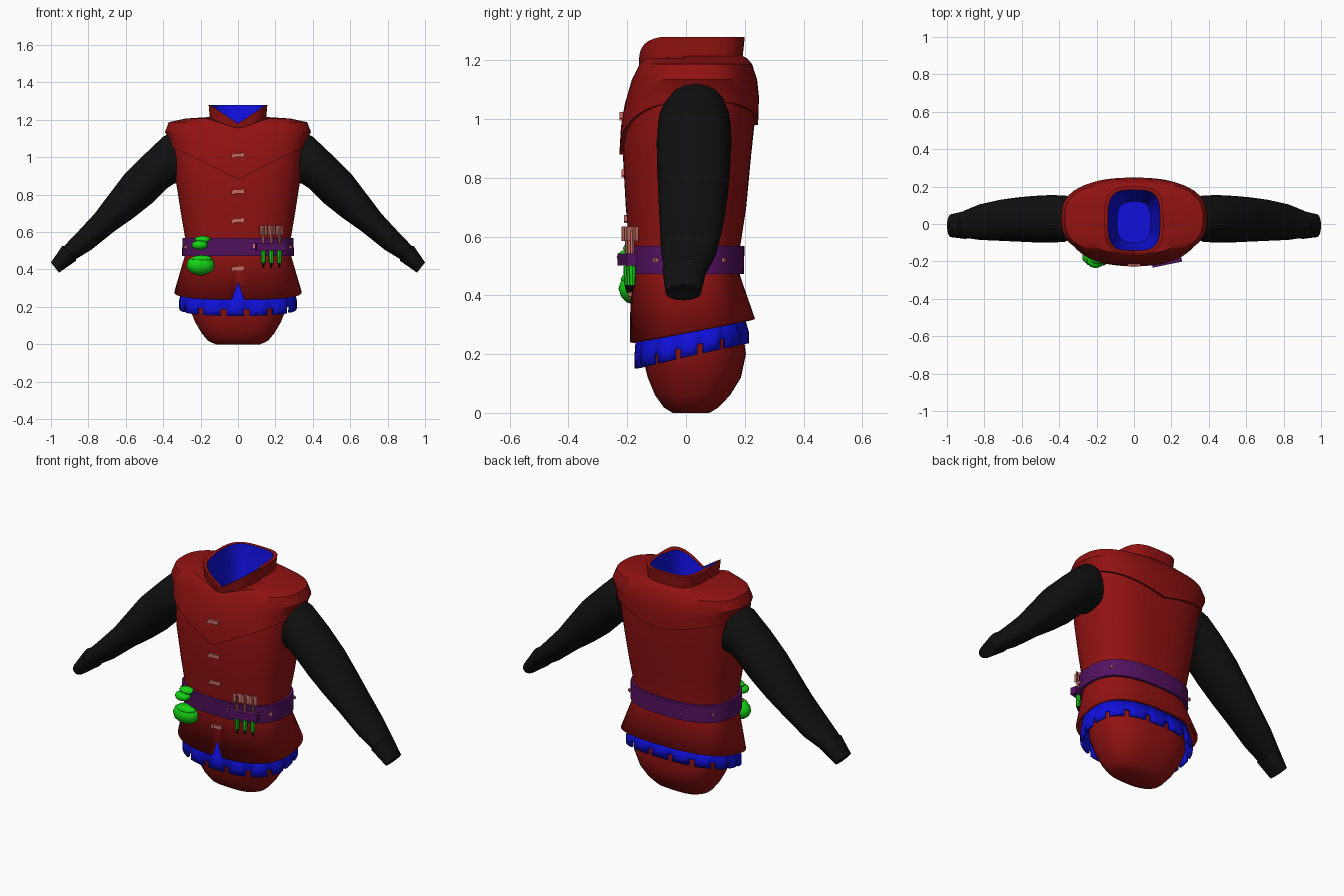
import bpy, bmesh, math
from mathutils import Vector, Matrix

old = bpy.data.objects.get("Cube")
if old:
    bpy.data.objects.remove(old, do_unlink=True)

SEG = 64
parts = []


def material(name, r, g, b):
    m = bpy.data.materials.new(name)
    m.use_nodes = True
    m.diffuse_color = (r, g, b, 1)
    m.node_tree.nodes["Principled BSDF"].inputs["Base Color"].default_value = (r, g, b, 1)
    return m


RED = material("red cloth", 0.29, 0.006, 0.006)
BLACK = material("black cloth", 0.005, 0.005, 0.005)
BLUE = material("blue lining", 0.005, 0.005, 0.72)
PURPLE = material("purple leather", 0.09, 0.006, 0.12)
GREEN = material("green pouch", 0.007, 0.65, 0.007)
SALMON = material("salmon trim", 0.58, 0.15, 0.13)


def finish(name, bm, mat, closed=True, thick=0):
    if closed:
        bmesh.ops.recalc_face_normals(bm, faces=bm.faces)
    me = bpy.data.meshes.new(name)
    bm.to_mesh(me)
    bm.free()
    me.materials.append(mat)
    ob = bpy.data.objects.new(name, me)
    bpy.context.collection.objects.link(ob)
    if thick:
        mod = ob.modifiers.new("thickness", "SOLIDIFY")
        mod.thickness = thick
    parts.append(ob)
    return ob


def loft(name, rings, mat, caps=(), skip=lambda i, j: False, thick=0):
    """Skin a list of equal-length point rings; caps lists ring indices to close."""
    bm = bmesh.new()
    vs = [[bm.verts.new(p) for p in ring] for ring in rings]
    n = len(vs[0])
    for i in range(len(vs) - 1):
        for j in range(n):
            if not skip(i, j):
                k = (j + 1) % n
                bm.faces.new((vs[i][j], vs[i][k], vs[i + 1][k], vs[i + 1][j]))
    for c in caps:
        bm.faces.new(vs[c])
    loose = [v for v in bm.verts if not v.link_faces]
    bmesh.ops.delete(bm, geom=loose, context="VERTS")
    return finish(name, bm, mat, bool(caps), thick)


def point(z, hw, yf, yb, j, power=2.6, grow=0, tilt=0):
    """Point j of a rounded-box outline, starting at the front."""
    t = 2 * math.pi * j / SEG
    s, c = math.sin(t), math.cos(t)
    r = (abs(s) ** power + abs(c) ** power) ** (-1 / power)
    y = (yf + yb) / 2 - ((yb - yf) / 2 + grow) * r * c
    return Vector(((hw + grow) * r * s, y, z + tilt * y))


def ring(z, hw, yf, yb, **kw):
    return [point(z, hw, yf, yb, j, **kw) for j in range(SEG)]


# Tunic body: height, half width, front, back
BODY = [(0.275, 0.34, -0.19, 0.235), (0.47, 0.285, -0.185, 0.183), (0.57, 0.283, -0.193, 0.185),
        (0.70, 0.305, -0.205, 0.205), (0.88, 0.333, -0.215, 0.222), (1.0, 0.345, -0.208, 0.235),
        (1.08, 0.355, -0.19, 0.236), (1.14, 0.37, -0.172, 0.232)]


def body_row(z):
    for a, b in zip(BODY, BODY[1:]):
        if z <= b[0]:
            f = (z - a[0]) / (b[0] - a[0])
            return [z] + [p + (q - p) * f for p, q in zip(a[1:], b[1:])]
    return list(BODY[-1])


hem = ring(*BODY[0], tilt=0.19)
hem[0].z = 0.335  # front slit
loft("tunic_body", [hem] + [ring(*r) for r in BODY[1:]], RED, thick=0.015)


# Shoulder cape with a pointed lower edge front and back
def cape_z(j):
    p = point(*BODY[5], j)
    return 0.88 + 0.52 * abs(p.x) if p.y < 0.02 else 0.98 + 0.24 * abs(p.x)


def cape_ring(f, grow):
    out = []
    for j in range(SEG):
        z = cape_z(j)
        out.append(point(*body_row(z + (1.12 - z) * f), j, grow=grow))
    return out


def dip(pts, depth, width=0.16):
    for p in pts:
        if p.y < 0:
            p.z -= depth * max(0, 1 - abs(p.x) / width)
    return pts


NECK = (0.15, -0.15, 0.192)
cape = [cape_ring(0, -0.005), cape_ring(0, 0.012), cape_ring(0.35, 0.012), cape_ring(0.7, 0.012),
        ring(1.135, 0.39, -0.184, 0.242), dip(ring(1.187, 0.37, -0.166, 0.225), 0.03),
        dip(ring(1.207, 0.28, -0.16, 0.208), 0.055),
        dip(ring(1.215, *NECK, power=3.5), 0.07)]
loft("shoulder_cape", cape, RED)


# Standing collar with a notched front, and its lining
def collar_top(grow):
    return dip(ring(1.28, 0.157, -0.16, 0.2, power=3.5, grow=grow), 0.1, 0.15)


low = dip(ring(1.205, *NECK, power=3.5), 0.07)
loft("collar", [low, collar_top(0), collar_top(-0.018)], RED)
loft("collar_lining", [collar_top(-0.018),
                       dip(ring(1.18, 0.125, -0.13, 0.17, power=3.5), 0.05),
                       ring(0.98, 0.09, -0.1, 0.12, power=3)], BLUE, caps=[2])

# Rounded lower garment
loft("lower_garment", [ring(0, 0.12, -0.045, 0.08), ring(0.018, 0.16, -0.075, 0.11),
                       ring(0.06, 0.195, -0.105, 0.15), ring(0.12, 0.23, -0.13, 0.187),
                       ring(0.2, 0.262, -0.15, 0.204), ring(0.35, 0.27, -0.155, 0.185)],
     RED, caps=[0])

# Blue notched frill below the hem
loft("hem_frill", [ring(0.19, 0.315, -0.175, 0.215, tilt=0.22),
                   ring(0.225, 0.315, -0.176, 0.215, tilt=0.22),
                   ring(0.34, 0.295, -0.165, 0.195)],
     BLUE, skip=lambda i, j: i == 0 and j % 4 == 1, thick=0.015)

# Belt
belt = [ring(*body_row(z), grow=g) for z, g in
        ((0.472, -0.01), (0.472, 0.014), (0.568, 0.014), (0.568, -0.01))]
loft("belt", belt, PURPLE)

# Sleeves: upper edge x z, lower edge x z, front, back
SLEEVE = [(0.36, 1.13, 0.30, 0.86, -0.08, 0.145), (0.40, 1.11, 0.34, 0.86, -0.095, 0.152),
          (0.50, 1.015, 0.385, 0.83, -0.1, 0.155), (0.61, 0.905, 0.465, 0.75, -0.098, 0.15),
          (0.69, 0.80, 0.56, 0.675, -0.094, 0.142), (0.765, 0.70, 0.66, 0.605, -0.09, 0.13),
          (0.865, 0.592, 0.785, 0.505, -0.085, 0.105), (0.93, 0.525, 0.867, 0.455, -0.075, 0.075),
          (0.94, 0.525, 0.865, 0.447, -0.08, 0.07), (1.0, 0.437, 0.957, 0.383, -0.07, 0.052)]


def sleeve(name, side):
    rings = []
    for ux, uz, lx, lz, yf, yb in SLEEVE:
        mid = Vector(((ux + lx) / 2, (yf + yb) / 2, (uz + lz) / 2))
        half = Vector(((ux - lx) / 2, 0, (uz - lz) / 2))
        pts = []
        for j in range(20):
            t = 2 * math.pi * j / 20
            p = mid + half * math.cos(t) + Vector((0, (yb - yf) / 2 * math.sin(t), 0))
            p.x *= side
            pts.append(p)
        rings.append(pts)
    loft(name, rings, BLACK, caps=[0, -1])


sleeve("left_sleeve", 1)
sleeve("right_sleeve", -1)


# Small fittings
def box(name, loc, size, mat, turn=0):
    bm = bmesh.new()
    m = Matrix.Translation(loc) @ Matrix.Rotation(turn, 4, "Z") @ Matrix.Diagonal((*size, 1))
    bmesh.ops.create_cube(bm, size=1, matrix=m)
    return finish(name, bm, mat)


def cone(name, x, y, z0, z1, r0, r1, mat):
    bm = bmesh.new()
    bmesh.ops.create_cone(bm, cap_ends=True, segments=8, radius1=r0, radius2=r1, depth=z1 - z0,
                          matrix=Matrix.Translation((x, y, (z0 + z1) / 2)))
    return finish(name, bm, mat)


def blob(name, loc, size, mat):
    bm = bmesh.new()
    m = Matrix.Translation(loc) @ Matrix.Diagonal((*size, 1))
    bmesh.ops.create_icosphere(bm, subdivisions=2, radius=1, matrix=m)
    return finish(name, bm, mat)


# Front clasps
for z in (1.01, 0.815, 0.66, 0.405):
    y = body_row(z)[2] - (0.014 if z > 0.88 else 0.002)
    box("clasp_bar", (0, y, z), (0.05, 0.012, 0.02), SALMON)
    for s in (-1, 1):
        box("clasp_end", (s * 0.026, y, z + s * 0.003), (0.016, 0.014, 0.022), SALMON)

# Pouch hanging from the belt with a gathered knot above
blob("pouch", (-0.2, -0.175, 0.423), (0.078, 0.055, 0.055), GREEN)
blob("pouch_flap", (-0.195, -0.185, 0.455), (0.06, 0.038, 0.022), GREEN)
blob("pouch_knot", (-0.205, -0.2, 0.53), (0.045, 0.036, 0.026), GREEN)
blob("pouch_tuft", (-0.19, -0.185, 0.56), (0.045, 0.03, 0.02), GREEN)

# Three bolts held in a belt loop
for x in (0.135, 0.178, 0.221):
    y = -0.2 + (x - 0.135) * 0.2
    cone("bolt_shaft", x, y, 0.48, 0.62, 0.008, 0.008, SALMON)
    for a in (0.4, 0.4 + math.pi / 2):
        box("bolt_fletching", (x, y, 0.61), (0.042, 0.005, 0.05), SALMON, a)
    cone("bolt_sleeve", x, y, 0.435, 0.5, 0.011, 0.013, GREEN)
    cone("bolt_tip", x, y, 0.408, 0.437, 0.002, 0.01, BLACK)
box("bolt_loop", (0.175, -0.2, 0.522), (0.16, 0.035, 0.04), PURPLE, 0.2)

# Belt studs
box("front_stud", (0.085, -0.2, 0.525), (0.012, 0.012, 0.02), SALMON)
for s in (-1, 1):
    box("side_stud", (s * 0.278, -0.1, 0.52), (0.014, 0.016, 0.016), SALMON, s * 0.5)
    box("rear_stud", (s * 0.262, 0.13, 0.52), (0.014, 0.01, 0.014), SALMON, -s * 0.5)

# Soft shading with crisp creases
bpy.ops.object.select_all(action="DESELECT")
for ob in parts:
    ob.select_set(True)
bpy.context.view_layer.objects.active = parts[0]
bpy.ops.object.shade_smooth_by_angle(angle=math.radians(32))
